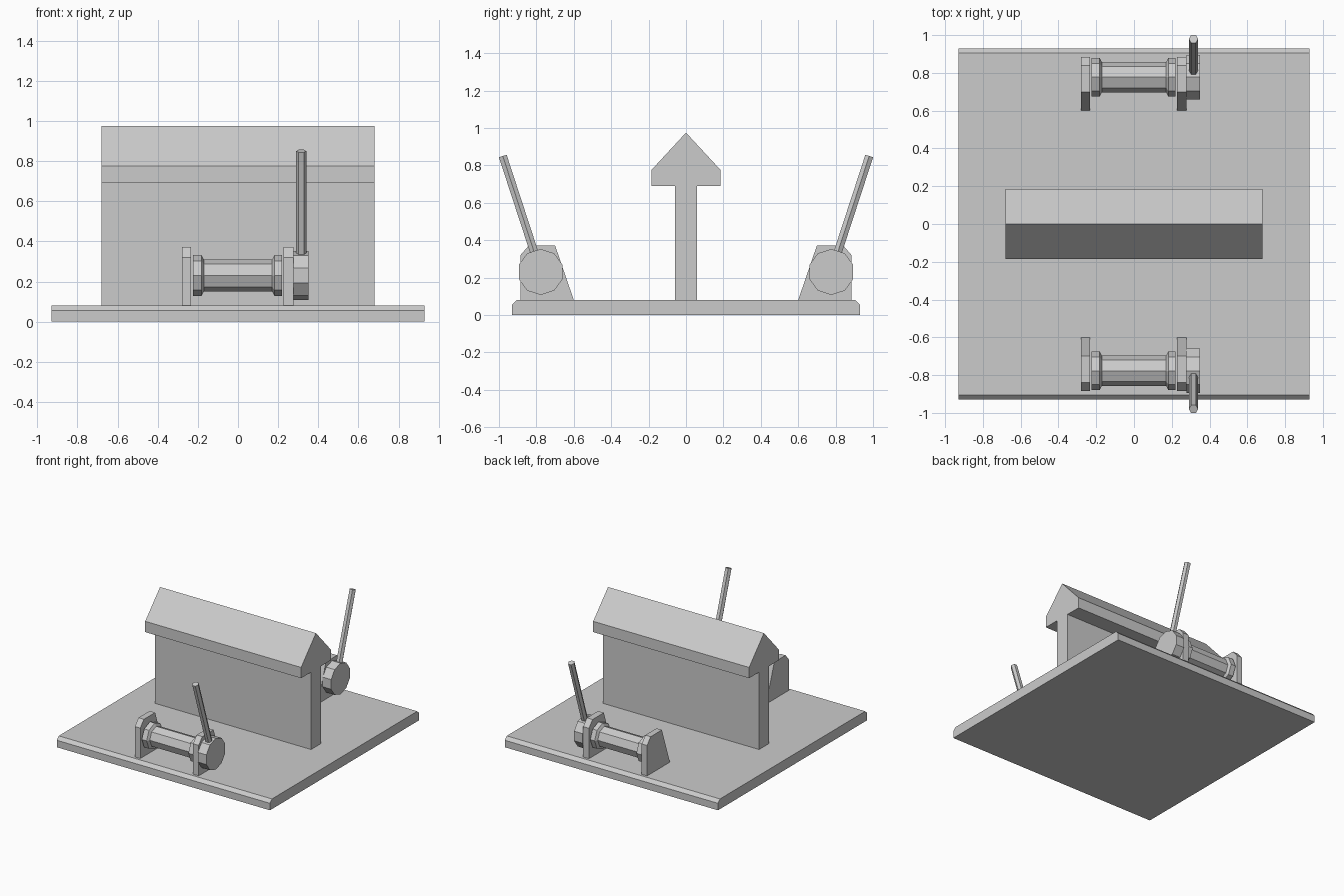
import bpy, math
from mathutils import Matrix, Vector
import bmesh

if "Cube" in bpy.data.objects:
    bpy.data.objects.remove(bpy.data.objects["Cube"])


def make_object(name, bm, mirror=False):
    bmesh.ops.recalc_face_normals(bm, faces=bm.faces)
    mesh = bpy.data.meshes.new(name)
    bm.to_mesh(mesh)
    bm.free()
    ob = bpy.data.objects.new(name, mesh)
    bpy.context.collection.objects.link(ob)
    if mirror:  # front part repeated at the back
        mod = ob.modifiers.new("mirror_y", 'MIRROR')
        mod.use_axis = (False, True, False)
    return ob


def extrude_x(name, profile, x0, x1, mirror=False):
    """Extrude a (y, z) profile from x0 to x1."""
    bm = bmesh.new()
    a = [bm.verts.new((x0, y, z)) for y, z in profile]
    b = [bm.verts.new((x1, y, z)) for y, z in profile]
    bm.faces.new(a)
    bm.faces.new(b)
    n = len(profile)
    for i in range(n):
        j = (i + 1) % n
        bm.faces.new((a[i], a[j], b[j], b[i]))
    return make_object(name, bm, mirror)


def turned(name, profile, sides, matrix, mirror=True):
    """Turn a (height, radius) profile about z, then place it with matrix."""
    bm = bmesh.new()
    rings = []
    for h, r in profile:
        angles = [2 * math.pi * k / sides for k in range(sides)]
        rings.append([bm.verts.new(matrix @ Vector((r * math.cos(t), r * math.sin(t), h)))
                      for t in angles])
    for a, b in zip(rings, rings[1:]):
        for i in range(sides):
            j = (i + 1) % sides
            bm.faces.new((a[i], a[j], b[j], b[i]))
    bm.faces.new(rings[0])
    bm.faces.new(rings[-1])
    return make_object(name, bm, mirror)


# Base plate with chamfered front and back edges
extrude_x("base_plate", [(-0.93, 0), (0.93, 0), (0.93, 0.055), (0.905, 0.08),
                         (-0.905, 0.08), (-0.93, 0.055)], -0.93, 0.93)

# Central wall with pitched cap
half = [(0.06, 0.08), (0.06, 0.69), (0.185, 0.69), (0.185, 0.775)]
extrude_x("ridge_wall", half + [(0, 0.975)] + [(-y, z) for y, z in reversed(half)],
          -0.68, 0.68)

# Winch brackets
bracket = [(-0.885, 0.08), (-0.885, 0.32), (-0.84, 0.372), (-0.70, 0.372), (-0.60, 0.08)]
for side, x0, x1 in (("left", -0.28, -0.233), ("right", 0.227, 0.277)):
    extrude_x("bracket_" + side, bracket, x0, x1, True)

# Winch drum with chamfered flanges, axis along x
AY, AZ = -0.777, 0.23
axis_x = Matrix.Translation((0, AY, AZ)) @ Matrix.Rotation(math.pi / 2, 4, 'Y')
turned("winch_drum", [(-0.224, 0.102), (-0.182, 0.102), (-0.17, 0.08),
                      (0.17, 0.08), (0.182, 0.102), (0.22, 0.102)], 8, axis_x)

# Ten-sided hub carrying the lever
turned("lever_hub", [(0.277, 0.123), (0.35, 0.123)], 10, axis_x)

# Leaning six-sided lever
lean = Matrix.Translation((0.315, AY, AZ)) @ Matrix.Rotation(math.radians(18.1), 4, 'X')
turned("lever", [(0.09, 0.025), (0.652, 0.025)], 6, lean)
